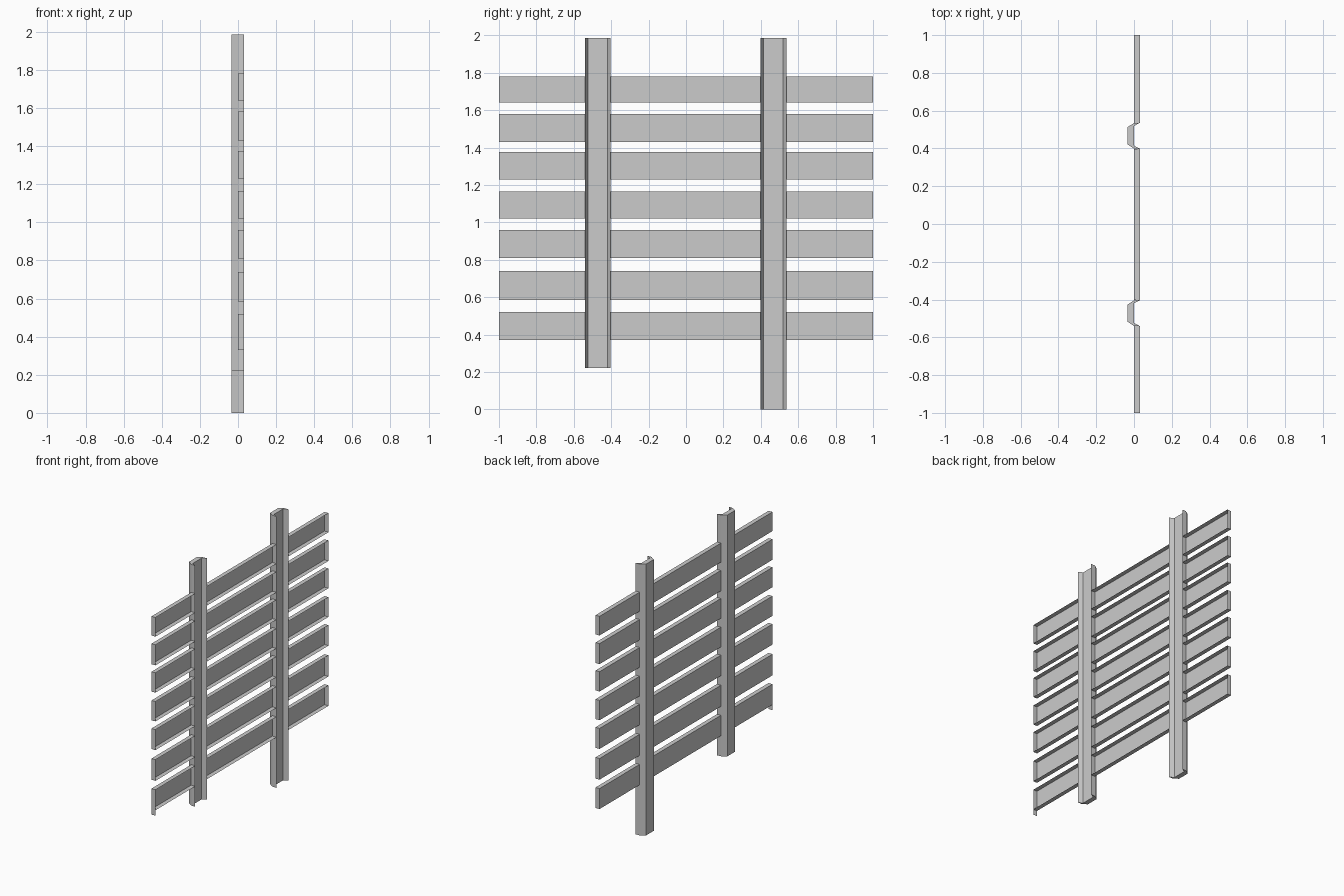
import bpy, bmesh

if "Cube" in bpy.data.objects:
    bpy.data.objects.remove(bpy.data.objects["Cube"])

def finish(bm, name):
    me = bpy.data.meshes.new(name)
    bm.to_mesh(me)
    bm.free()
    ob = bpy.data.objects.new(name, me)
    bpy.context.collection.objects.link(ob)
    return ob

# Posts: folded channel profile (x, offset from post centre), extruded upward
PROFILE = [(0.032, 0.069), (0.0, 0.068), (-0.035, 0.045), (-0.035, -0.045),
           (0.0, -0.068), (0.032, -0.069), (0.0, -0.052), (0.0, 0.052)]

def post(name, yc, z0, z1):
    bm = bmesh.new()
    face = bm.faces.new([bm.verts.new((x, yc + y, z0)) for x, y in PROFILE])
    geo = bmesh.ops.extrude_face_region(bm, geom=[face])["geom"]
    top = [g for g in geo if isinstance(g, bmesh.types.BMVert)]
    bmesh.ops.translate(bm, verts=top, vec=(0, 0, z1 - z0))
    bmesh.ops.recalc_face_normals(bm, faces=bm.faces[:])
    return finish(bm, name)

post("short_post", -0.472, 0.22, 1.985)
post("long_post", 0.467, 0.0, 1.985)

# Slats: shallow trays open toward +x, interrupted by the posts
def slat(name, z0, z1):
    bm = bmesh.new()
    for a, b in [(-1.0, -0.541), (-0.403, 0.398), (0.536, 1.0)]:
        vs = bmesh.ops.create_cube(bm, size=1)["verts"]
        for v in vs:
            v.co.x = 0.032 if v.co.x > 0 else 0.0
            v.co.y = b if v.co.y > 0 else a
            v.co.z = z1 if v.co.z > 0 else z0
    bm.normal_update()
    # keep end walls only at the outer ends of the fence
    gone = [f for f in bm.faces if f.normal.x > 0.5 or
            (abs(f.normal.y) > 0.5 and abs(f.calc_center_median().y) < 0.99)]
    bmesh.ops.delete(bm, geom=gone, context='FACES')
    return finish(bm, name)

HEIGHTS = [(0.37, 0.52), (0.585, 0.74), (0.81, 0.96), (1.02, 1.165),
           (1.23, 1.375), (1.43, 1.58), (1.64, 1.78)]
for i, (a, b) in enumerate(HEIGHTS):
    slat(f"slat_{i + 1}", a, b)

# Small end flap hanging below the lowest slat
bm = bmesh.new()
bm.faces.new([bm.verts.new((x, -1.0, z)) for x, z in
              [(0, 0.33), (0.032, 0.33), (0.032, 0.37), (0, 0.37)]])
finish(bm, "end_flap")
